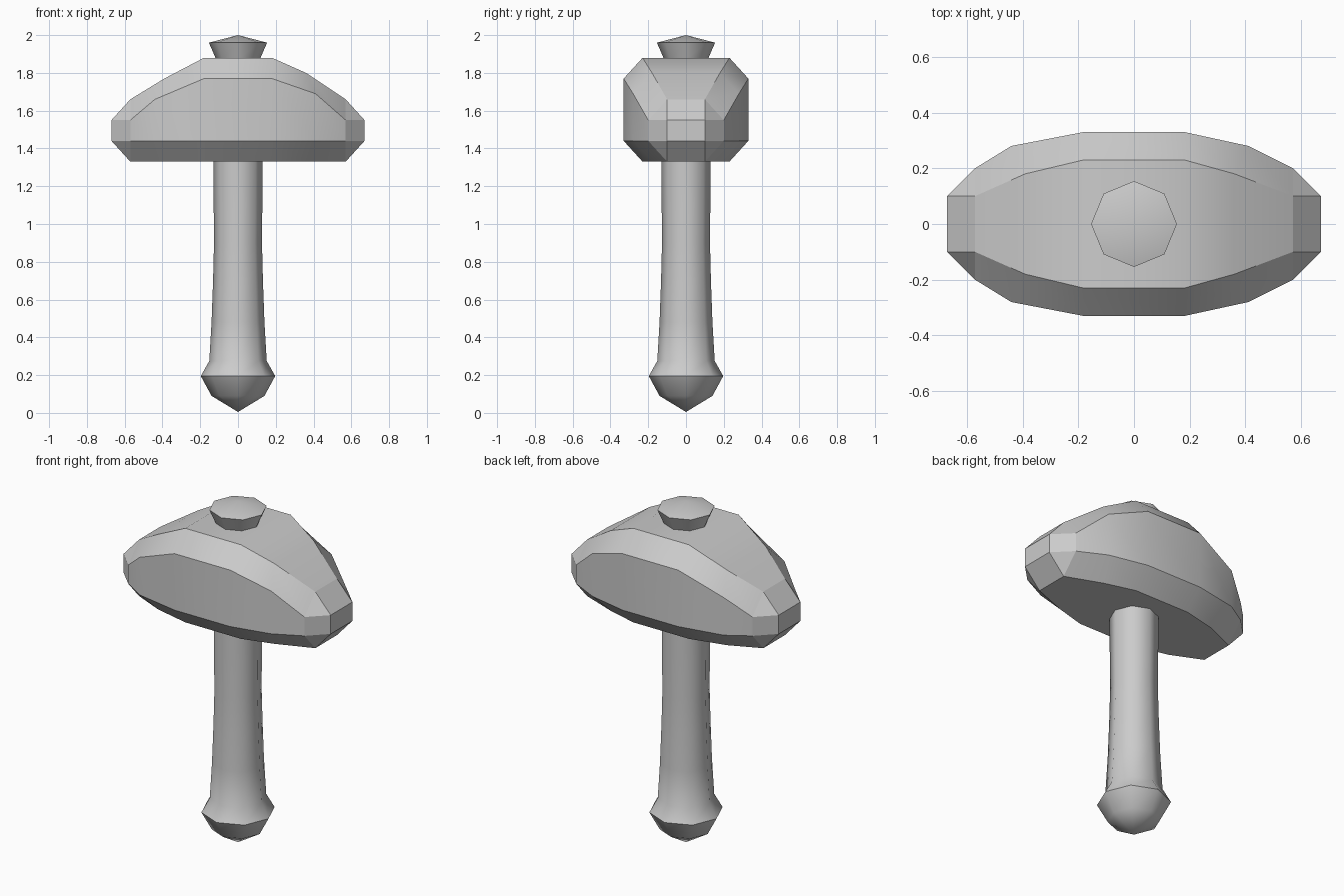
import bpy, bmesh, math

cube = bpy.data.objects.get("Cube")
if cube:
    bpy.data.objects.remove(cube, do_unlink=True)

grey = bpy.data.materials.new("plain grey")
grey.use_nodes = True
COLOUR = (0.6, 0.6, 0.6, 1)
grey.diffuse_color = COLOUR
grey.node_tree.nodes["Principled BSDF"].inputs["Base Color"].default_value = COLOUR


def finish(name, bm, angle):
    """Weld, orient and smooth a mesh, then add it to the scene."""
    bmesh.ops.remove_doubles(bm, verts=bm.verts, dist=0.0005)
    bmesh.ops.recalc_face_normals(bm, faces=bm.faces)
    mesh = bpy.data.meshes.new(name)
    bm.to_mesh(mesh)
    bm.free()
    mesh.materials.append(grey)
    obj = bpy.data.objects.new(name, mesh)
    bpy.context.collection.objects.link(obj)
    bpy.ops.object.select_all(action="DESELECT")
    obj.select_set(True)
    bpy.context.view_layer.objects.active = obj
    bpy.ops.object.shade_smooth_by_angle(angle=math.radians(angle))
    return obj


def loft(rings, caps):
    """Join rings of eight points with quads; cap the ends if asked."""
    bm = bmesh.new()
    loops = [[bm.verts.new(p) for p in ring] for ring in rings]
    for a, b in zip(loops, loops[1:]):
        for i in range(len(a)):
            j = (i + 1) % len(a)
            bm.faces.new((a[i], a[j], b[j], b[i]))
    if caps:
        bm.faces.new(loops[0])
        bm.faces.new(loops[-1])
    return bm


def turned(name, profile):
    """Eight-sided turned part from (radius, height) pairs."""
    rings = [[(r * math.cos(k * math.pi / 4), r * math.sin(k * math.pi / 4), z)
              for k in range(8)] for r, z in profile]
    return finish(name, loft(rings, False), 50)


def section(side_x, ridge_x, width, shoulder, bevel=1):
    """Bevelled cross-section of the head."""
    inner, low, high = width - 0.1 * bevel, 1.44 - 0.11 * bevel, shoulder + 0.11 * bevel
    half = [(ridge_x, inner, low), (side_x, width, 1.44),
            (side_x, width, shoulder), (ridge_x, inner, high)]
    return half + [(x, -y, z) for x, y, z in reversed(half)]


# Handle with pommel
turned("handle", [(0, 0.005), (0.14, 0.09), (0.197, 0.195), (0.152, 0.275),
                  (0.14, 0.48), (0.132, 0.7), (0.127, 0.9), (0.131, 1.36)])

# Cap on top of the head
turned("top_cap", [(0, 1.87), (0.115, 1.87), (0.154, 1.96), (0, 2.0)])

# Domed head, lofted along its length
head = finish("hammer_head", loft([
    section(-0.67, -0.67, 0.1, 1.55, 0),
    section(-0.57, -0.57, 0.2, 1.55),
    section(-0.44, -0.39, 0.28, 1.66),
    section(-0.18, -0.18, 0.33, 1.77),
    section(0.18, 0.18, 0.33, 1.77),
    section(0.41, 0.36, 0.28, 1.69),
    section(0.57, 0.57, 0.2, 1.55),
    section(0.67, 0.67, 0.1, 1.55, 0)], True), 30)

# Flat facets on the bevelled ends
for face in head.data.polygons:
    if abs(face.center.x) > 0.58:
        face.use_smooth = False
